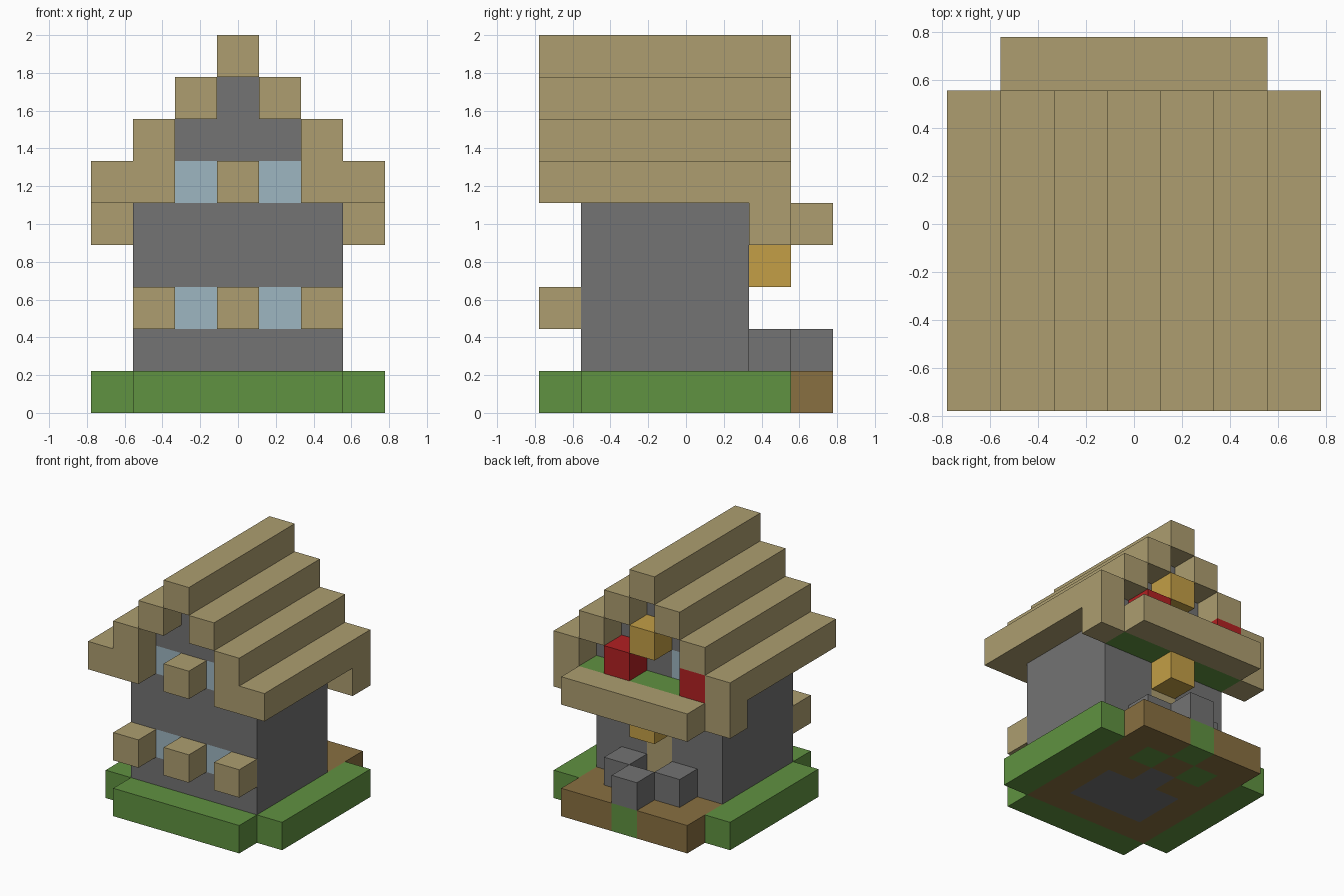
import bpy
import bmesh
from mathutils import Vector

cube = bpy.data.objects.get("Cube")
if cube:
    bpy.data.objects.remove(cube, do_unlink=True)

U = 2 / 9  # edge length of one block


def linear(c):
    c /= 255
    return c / 12.92 if c <= 0.04045 else ((c + 0.055) / 1.055) ** 2.4


def material(name, r, g, b):
    m = bpy.data.materials.new(name)
    m.use_nodes = True
    col = (linear(r), linear(g), linear(b), 1)
    m.diffuse_color = col
    bsdf = next(n for n in m.node_tree.nodes if n.type == 'BSDF_PRINCIPLED')
    bsdf.inputs["Base Color"].default_value = col
    return m


timber = material("timber_tan", 173, 158, 112)
stone = material("stone_grey", 115, 115, 115)
grass = material("grass_green", 96, 146, 65)
soil = material("soil_brown", 137, 112, 65)
glass = material("glass_blue", 157, 182, 193)
lamp = material("lamp_orange", 195, 159, 70)
flower = material("flower_red", 178, 32, 34)


def cells(x, y, z):
    """Block cells of a box; each argument is an index or an inclusive (low, high) pair."""
    spans = [range(a[0], a[1] + 1) if isinstance(a, tuple) else (a,) for a in (x, y, z)]
    return {(i, j, k) for i in spans[0] for j in spans[1] for k in spans[2]}


# cells claimed by earlier parts; the enclosed room starts out reserved so it stays hollow
taken = cells((-1, 1), (-1, 0), (1, 6))


def part(name, mat, *boxes):
    """Build one closed solid from boxes of blocks, skipping cells already in use."""
    own = set().union(*boxes) - taken
    taken.update(own)
    bm = bmesh.new()
    for c in sorted(own):
        centre = Vector((c[0], c[1], c[2] + 0.5))
        for axis in range(3):
            for sign in (-1, 1):
                near = list(c)
                near[axis] += sign
                if tuple(near) in own:
                    continue
                n, u = Vector(), Vector()
                n[axis] = sign / 2
                u[(axis + 1) % 3] = 0.5
                v = n.cross(u) * 2
                ring = (-u - v, u - v, u + v, v - u)
                bm.faces.new([bm.verts.new((centre + n + d) * U) for d in ring])
    bmesh.ops.remove_doubles(bm, verts=bm.verts, dist=0.001)
    bmesh.ops.dissolve_limit(bm, angle_limit=0.01, verts=bm.verts, edges=bm.edges)
    mesh = bpy.data.meshes.new(name)
    bm.to_mesh(mesh)
    bm.free()
    mesh.materials.append(mat)
    obj = bpy.data.objects.new(name, mesh)
    bpy.context.collection.objects.link(obj)
    return obj


SIDES = (("left", 1), ("right", -1))

# ground: lawn strips, floor, turf under the stepping stones, soil everywhere else
part("front_lawn", grass, cells((-2, 2), -3, 0))
part("stone_floor", stone, cells((-1, 1), (-1, 0), 0), cells(0, 1, 0))
part("path_turf_back", grass, cells(0, 3, 0))
part("stepping_stone_back", stone, cells(0, 3, 1))
for side, s in SIDES:
    part(side + "_lawn", grass, cells(3 * s, (-2, 2), 0))
    part(side + "_path_turf", grass, cells(s, 2, 0))
    part(side + "_stepping_stone", stone, cells(s, 2, 1))
part("soil_bed", soil, cells((-2, 2), (-2, 3), 0))

# openings: windows on both floors, door at the back
for side, s in SIDES:
    part(side + "_lower_window", glass, cells(s, -2, 2))
    part(side + "_upper_window", glass, cells(s, -2, 5))
    part(side + "_balcony_window", glass, cells(s, 1, 5))
part("door", timber, cells(0, 1, (1, 2)))

# walls with a stepped gable
part("walls", stone, cells((-2, 2), (-2, 1), (1, 5)),
     cells((-1, 1), (-2, 1), 6), cells(0, (-2, 1), 7))

# timber blocks beside the front windows
part("lower_sill_block", timber, cells(0, -3, 2))
part("upper_sill_block", timber, cells(0, -3, 5))
for side, s in SIDES:
    part(side + "_sill_block", timber, cells(2 * s, -3, 2))

# stepped roof with eaves, front corner blocks and back brackets
part("roof_ridge", timber, cells(0, (-3, 2), 8))
for side, s in SIDES:
    part(side + "_roof_top_step", timber, cells(s, (-3, 2), 7))
    part(side + "_roof_eave", timber, cells(2 * s, (-3, 2), 6), cells(2 * s, -3, 5),
         cells(3 * s, (-3, 2), 5), cells(3 * s, 2, 4))

# back balcony with planted floor, rail, flowers and lanterns
part("balcony_planter", grass, cells((-2, 2), 2, 4))
part("balcony_rail", timber, cells((-2, 2), 3, 4))
part("left_flowers", flower, cells(1, 2, 5))
part("right_flowers", flower, cells(-2, 2, 5))
part("lower_lantern", lamp, cells(0, 2, 3))
part("upper_lantern", lamp, cells(0, 2, 6))
